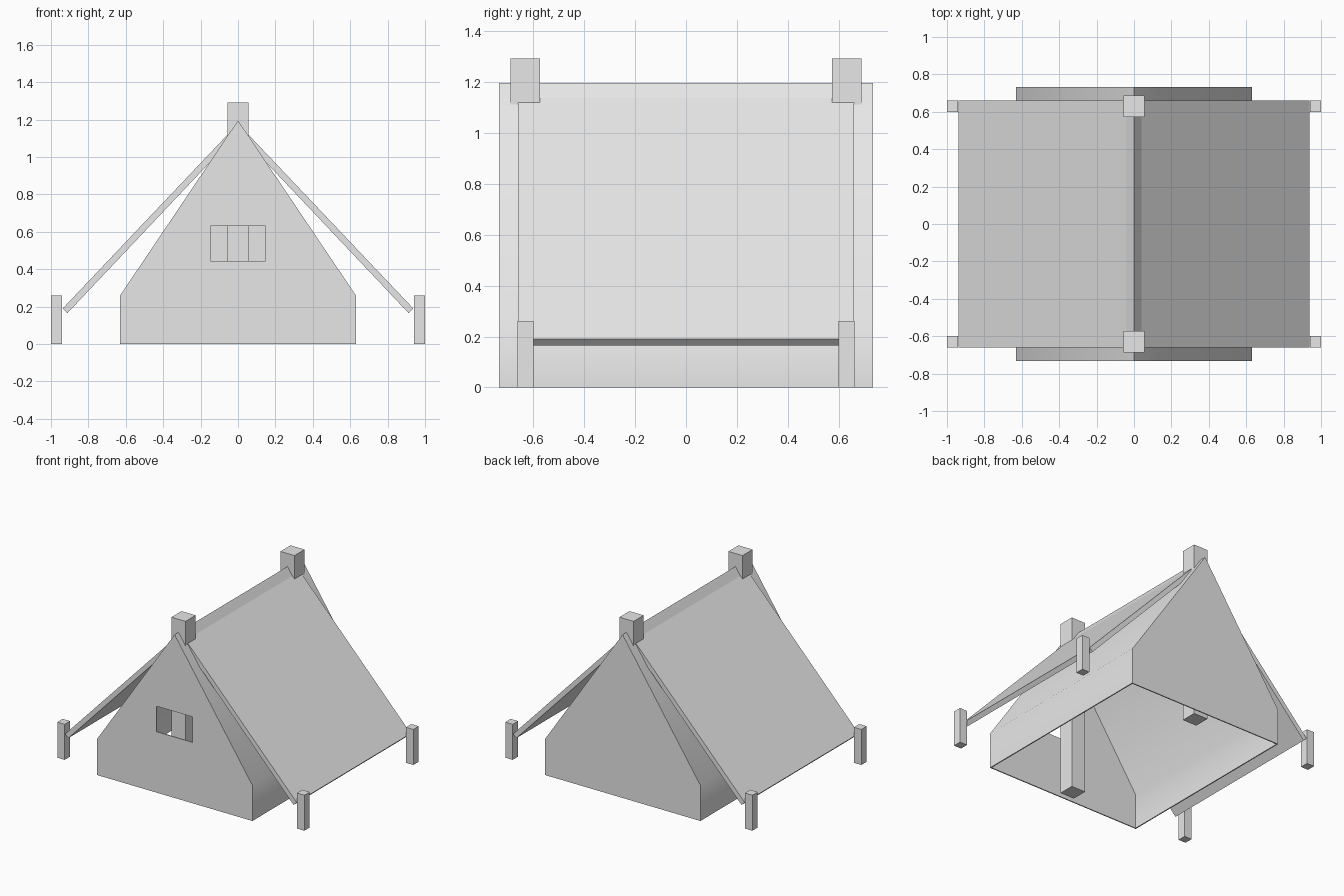
import bpy, bmesh, math
from mathutils import Vector

if "Cube" in bpy.data.objects:
    bpy.data.objects.remove(bpy.data.objects["Cube"])

grey = bpy.data.materials.new("canvas grey")
grey.diffuse_color = (0.8, 0.8, 0.8, 1)
grey.use_nodes = True
grey.node_tree.nodes["Principled BSDF"].inputs["Base Color"].default_value = grey.diffuse_color


def add(name, bm):
    bmesh.ops.recalc_face_normals(bm, faces=bm.faces)
    me = bpy.data.meshes.new(name)
    bm.to_mesh(me)
    bm.free()
    ob = bpy.data.objects.new(name, me)
    bpy.context.collection.objects.link(ob)
    me.materials.append(grey)
    return ob


def prism(name, profile, y0, y1, open_bottom=False):
    """Extrude an (x, z) outline along y."""
    bm = bmesh.new()
    face = bm.faces.new([bm.verts.new((x, y0, z)) for x, z in profile])
    new = bmesh.ops.extrude_face_region(bm, geom=[face], use_keep_orig=True)["geom"]
    moved = [v for v in new if isinstance(v, bmesh.types.BMVert)]
    bmesh.ops.translate(bm, verts=moved, vec=(0, y1 - y0, 0))
    bmesh.ops.recalc_face_normals(bm, faces=bm.faces)
    if open_bottom:
        low = [f for f in bm.faces if all(v.co.z < 1e-4 for v in f.verts)]
        bmesh.ops.delete(bm, geom=low, context='FACES_ONLY')
    return add(name, bm)


def box(name, x0, x1, y0, y1, z0, z1):
    return prism(name, [(x0, z0), (x1, z0), (x1, z1), (x0, z1)], y0, y1)


# Tent body: thin shell, open underneath
body = prism("tent_body", [(-0.63, 0), (0.63, 0), (0.63, 0.26), (0, 1.195), (-0.63, 0.26)],
             -0.733, 0.733, True)
shell = body.modifiers.new("shell", 'SOLIDIFY')
shell.thickness = 0.008
shell.offset = -1
shell.use_even_offset = True

# Window opening in the front wall
cutter = box("window_cutter", -0.148, 0.146, -0.8, -0.7, 0.445, 0.632)
cutter.hide_render = True
cut = body.modifiers.new("window", 'BOOLEAN')
cut.operation = 'DIFFERENCE'
cut.object = cutter
cut.solver = 'EXACT'
bpy.context.view_layer.objects.active = body
body.select_set(True)
for m in ("shell", "window"):
    bpy.ops.object.modifier_apply(modifier=m)
bpy.data.objects.remove(cutter)
bpy.ops.object.shade_smooth_by_angle(angle=math.radians(40))

# Sloping fly sheets, one each side of the ridge
for side, s in (("left", -1), ("right", 1)):
    prism(f"fly_sheet_{side}", [(s * 0.937, 0.19), (s * 0.912, 0.165),
                                (s * 0.014, 1.115), (s * 0.039, 1.137)], -0.66, 0.66)

# Ridge poles and corner stakes
for end, e in (("front", -1), ("back", 1)):
    box(f"{end}_pole", -0.057, 0.057, e * 0.63 - 0.058, e * 0.63 + 0.058, 0, 1.29)
    for side, s in (("left", -1), ("right", 1)):
        box(f"{end}_{side}_stake", s * 0.97 - 0.03, s * 0.97 + 0.03,
            e * 0.63 - 0.031, e * 0.63 + 0.031, 0, 0.26)
